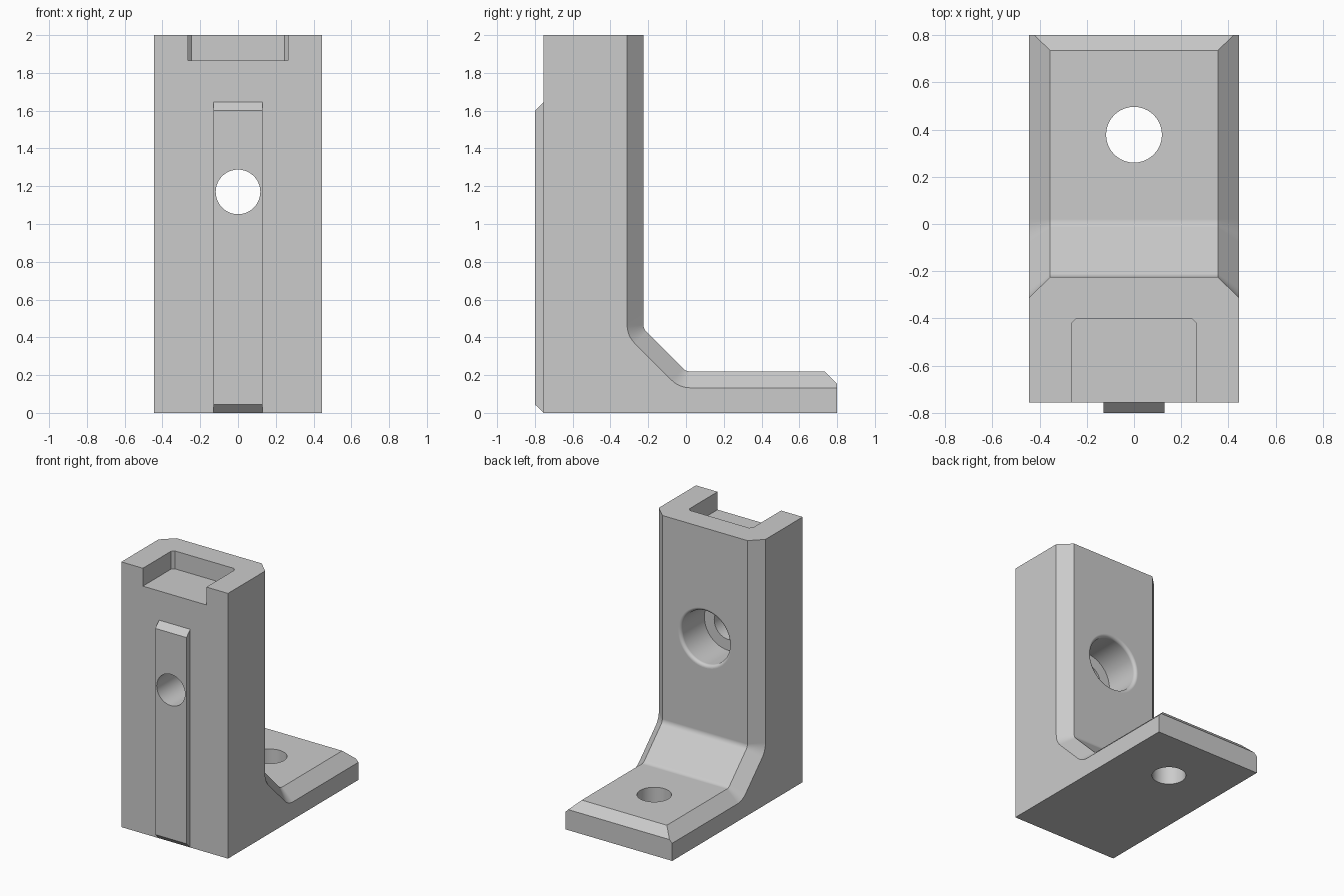
import bpy, bmesh
from math import sin, cos, tan, pi, radians
from mathutils import Matrix

if "Cube" in bpy.data.objects:
    bpy.data.objects.remove(bpy.data.objects["Cube"])

GREY = (0.6, 0.6, 0.6, 1)
grey = bpy.data.materials.new("plain grey")
grey.use_nodes = True
grey.diffuse_color = GREY
grey.node_tree.nodes["Principled BSDF"].inputs["Base Color"].default_value = GREY

HALF, INNER = 0.445, 0.355      # half widths outside and inside the side bevel
FRONT, BACK, TOP = -0.755, 0.8, 2.0
BEVEL, FILLET, STEPS = 0.087, 0.05, 6
BOLT = 0.118                    # bolt hole radius


def finish(name, bm):
    bmesh.ops.recalc_face_normals(bm, faces=bm.faces[:])
    mesh = bpy.data.meshes.new(name)
    bm.to_mesh(mesh)
    bm.free()
    mesh.materials.append(grey)
    obj = bpy.data.objects.new(name, mesh)
    bpy.context.collection.objects.link(obj)
    return obj


def loft(name, sections, matrix=Matrix()):
    """Join closed point rings into a capped solid."""
    bm = bmesh.new()
    rings = [[bm.verts.new(p) for p in ring] for ring in sections]
    for a, b in zip(rings, rings[1:]):
        for i in range(len(a)):
            j = (i + 1) % len(a)
            bm.faces.new((a[i], a[j], b[j], b[i]))
    bm.faces.new(rings[0])
    bm.faces.new(rings[-1])
    bm.transform(matrix)
    return finish(name, bm)


def side_prism(name, profile, half):
    """Extrude a y, z outline across x."""
    return loft(name, [[(x, y, z) for y, z in profile] for x in (-half, half)])


def lathe(name, profile, matrix, segments=64):
    """Spin (radius, height) rings about z, then place the solid."""
    return loft(name, [[(r * cos(2 * pi * k / segments), r * sin(2 * pi * k / segments), h)
                        for k in range(segments)] for r, h in profile], matrix)


def combine(target, tool, operation):
    mod = target.modifiers.new(operation, 'BOOLEAN')
    mod.object, mod.operation, mod.solver = tool, operation, 'EXACT'
    bpy.context.view_layer.objects.active = target
    bpy.ops.object.modifier_apply(modifier=mod.name)
    bpy.data.objects.remove(tool)


def side_profile(depth):
    """L outline in y, z with its inner edge set back by depth."""
    r, t = FILLET + depth, FILLET * tan(pi / 8)
    pts = [(BACK, 0), (FRONT, 0), (FRONT, TOP), (-0.225 - depth, TOP)]
    for (cy, cz), start in (((-0.225 + FILLET, 0.445 + t), pi),
                            ((t, 0.22 + FILLET), 1.25 * pi)):
        for k in range(STEPS + 1):
            a = start + k * pi / 4 / STEPS
            pts.append((cy + r * cos(a), cz + r * sin(a)))
    return pts + [(BACK, 0.22 - depth)]


# Bracket body with bevelled inner sides
bracket = loft("bracket", [[(x, y, z) for y, z in side_profile(d)]
                           for x, d in ((-HALF, BEVEL), (-INNER, 0),
                                        (INNER, 0), (HALF, BEVEL))])

# Bevel on the end of the foot
foot_bevel = side_prism("foot_bevel_cutter",
                        [(0.9, 0.055), (0.9, 0.32), (0.635, 0.32)], 0.6)
combine(bracket, foot_bevel, 'DIFFERENCE')

# Locating rib on the front
rib = side_prism("rib", [(-0.70, 0), (FRONT, 0), (-0.8, 0.045), (-0.8, 1.6),
                         (FRONT, 1.645), (-0.70, 1.645)], 0.13)
combine(bracket, rib, 'UNION')

# Pocket in the top, open to the front
pocket_outline = [(-0.265, -0.9), (0.265, -0.9), (0.265, -0.42),
                  (0.245, -0.4), (-0.245, -0.4), (-0.265, -0.42)]
pocket = loft("pocket_cutter", [[(x, y, z) for x, y in pocket_outline]
                                for z in (1.865, 2.1)])
combine(bracket, pocket, 'DIFFERENCE')

# Counterbored bolt hole through the wall, with a rounded rim
rim = 0.024
bore = [(BOLT, -0.9), (BOLT, -0.505), (0.2, -0.505)]
bore += [(0.2 + rim * (1 - cos(a)), -0.225 - rim + rim * sin(a))
         for a in (k * pi / 16 for k in range(9))]
bore.append((0.2 + rim, -0.1))
wall_hole = lathe("wall_hole_cutter", bore,
                  Matrix.Translation((0, 0, 1.17)) @ Matrix.Rotation(-pi / 2, 4, 'X'))
combine(bracket, wall_hole, 'DIFFERENCE')

# Plain hole through the foot
foot_hole = lathe("foot_hole_cutter", [(BOLT, -0.1), (BOLT, 0.4)],
                  Matrix.Translation((0, 0.378, 0)))
combine(bracket, foot_hole, 'DIFFERENCE')

# Smooth the fillets and bores, keep the rest crisp
bpy.ops.object.select_all(action='DESELECT')
bracket.select_set(True)
bpy.context.view_layer.objects.active = bracket
bpy.ops.object.shade_smooth_by_angle(angle=radians(15))
weighted = bracket.modifiers.new("crisp_normals", 'WEIGHTED_NORMAL')
weighted.keep_sharp = True
